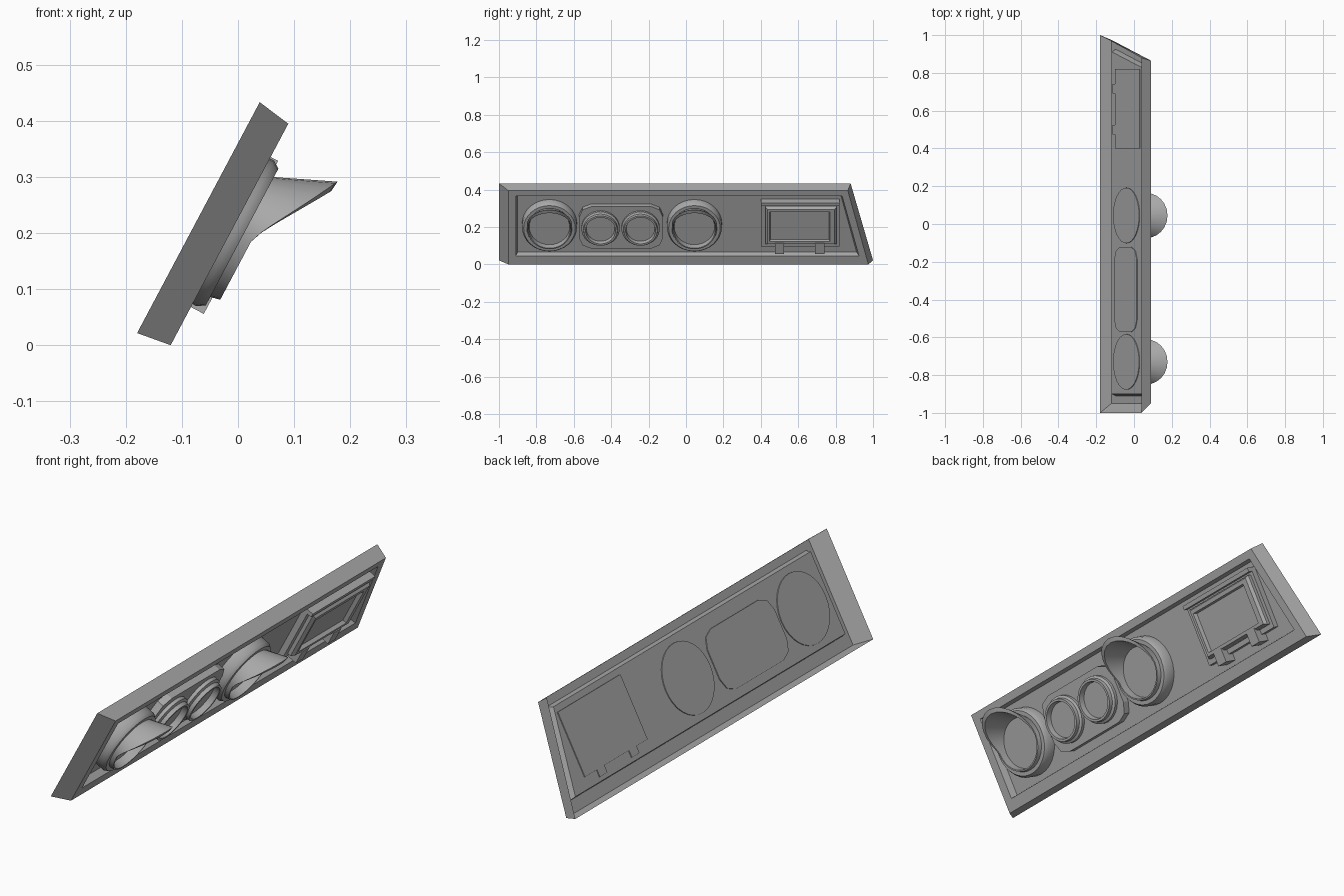
import bpy, math
from mathutils import Matrix

cube = bpy.data.objects.get("Cube")
if cube:
    bpy.data.objects.remove(cube, do_unlink=True)

grey = bpy.data.materials.new("plain_grey")
grey.use_nodes = True
COLOUR = (0.4, 0.4, 0.4, 1)
grey.diffuse_color = COLOUR
grey.node_tree.nodes["Principled BSDF"].inputs["Base Color"].default_value = COLOUR

# Panel frame: local x runs along the panel, local y up its slope, local z out of its face
C, S = 0.883, 0.469
TILT = Matrix(((0, S, C, -0.12), (1, 0, 0, 0), (0, C, -S, 0), (0, 0, 0, 1)))
BACK = -0.034
FLOOR = -0.03


def loft(name, loops, cap_back=True, smooth=False):
    """Skin a list of matching loops, ordered outside-back to inside-front."""
    n = len(loops[0])
    faces = [(k * n + i, k * n + (i + 1) % n, (k + 1) * n + (i + 1) % n, (k + 1) * n + i)
             for k in range(len(loops) - 1) for i in range(n)]
    faces.append(tuple(range((len(loops) - 1) * n, len(loops) * n)))
    if cap_back:
        faces.append(tuple(reversed(range(n))))
    mesh = bpy.data.meshes.new(name)
    mesh.from_pydata([p for loop in loops for p in loop], [], faces)
    mesh.materials.append(grey)
    if smooth:
        mesh.shade_smooth()
        mesh.set_sharp_from_angle(angle=math.radians(35))
    obj = bpy.data.objects.new(name, mesh)
    obj.matrix_world = TILT
    bpy.context.collection.objects.link(obj)
    return obj


def quad(left, right_low, right_high, low, high, z):
    return [(left, low, z), (right_low, low, z), (right_high, high, z), (left, high, z)]


def rect(x0, x1, y0, y1, z):
    return quad(x0, x1, x1, y0, y1, z)


def ring(cx, cy, r, z, lift_r=0, lift_z=0, sides=32):
    """Circle whose upper half can be pulled outward to form a hood."""
    pts = []
    for i in range(sides):
        a = 2 * math.pi * i / sides
        k = max(0, math.sin(a)) ** 1.4
        rad = r + lift_r * k
        pts.append((cx + rad * math.cos(a), cy + rad * math.sin(a), z + lift_z * k))
    return pts


def chamfered(cx, cy, w, h, c, z):
    corners = [(w, c - h), (w, h - c), (w - c * 0.3, h - c * 0.3), (w - c, h)]
    half = corners + [(c - w, h), (c * 0.3 - w, h - c * 0.3), (-w, h - c)]
    half += [(-w, c - h), (c * 0.3 - w, c * 0.3 - h), (c - w, -h), (w - c, -h),
             (w - c * 0.3, c * 0.3 - h)]
    return [(cx + x, cy + y, z) for x, y in half]


# Open-backed housing with a sunken face
loft("housing", [
    quad(-1.0, 1.0, 0.88, -0.009, 0.457, -0.063),
    quad(-0.95, 0.975, 0.865, 0, 0.447, 0),
    quad(-0.91, 0.925, 0.835, 0.051, 0.413, 0),
    quad(-0.90, 0.912, 0.827, 0.059, 0.406, FLOOR)], cap_back=False)

# Large hooded gauges
MID = 0.23
for label, x in (("rear", -0.73), ("centre", 0.045)):
    loft(label + "_hooded_gauge", [
        ring(x, MID, 0.147, BACK), ring(x, MID, 0.147, 0.008),
        ring(x, MID, 0.138, 0.022), ring(x, MID, 0.121, 0.022),
        ring(x, MID, 0.117, 0.04, 0.05, 0.086),
        ring(x, MID, 0.111, 0.04, 0.036, 0.084),
        ring(x, MID, 0.108, 0.005)], smooth=True)

# Pod plate with two small gauges
loft("gauge_pod", [chamfered(-0.347, 0.223, 0.225, 0.127, 0.065, z) for z in (BACK, 0)])
for label, x in (("first", -0.457), ("second", -0.243)):
    loft(label + "_small_gauge", [
        ring(x, 0.223, 0.102, -0.01), ring(x, 0.223, 0.102, 0.014),
        ring(x, 0.223, 0.092, 0.02), ring(x, 0.223, 0.09, 0.036),
        ring(x, 0.223, 0.08, 0.036), ring(x, 0.223, 0.076, 0.012)], smooth=True)

# Display unit: backing plate, top ledge, bezel with sunken screen, two tabs
loft("display_plate", [rect(0.4, 0.82, 0.107, 0.38, z) for z in (BACK, -0.005)])
loft("display_ledge", [rect(0.4, 0.82, 0.362, 0.38, z) for z in (-0.02, 0.015)])
loft("display_bezel", [
    rect(0.425, 0.805, 0.128, 0.352, -0.02), rect(0.425, 0.805, 0.128, 0.352, 0.01),
    rect(0.435, 0.795, 0.136, 0.345, 0.022), rect(0.447, 0.77, 0.15, 0.328, 0.022),
    rect(0.452, 0.765, 0.154, 0.324, 0.006)])
for label, x in (("first", 0.5), ("second", 0.715)):
    loft(label + "_display_tab", [
        rect(x - 0.025, x + 0.025, 0.077, 0.14, BACK),
        rect(x - 0.025, x + 0.025, 0.077, 0.14, 0.026)])
